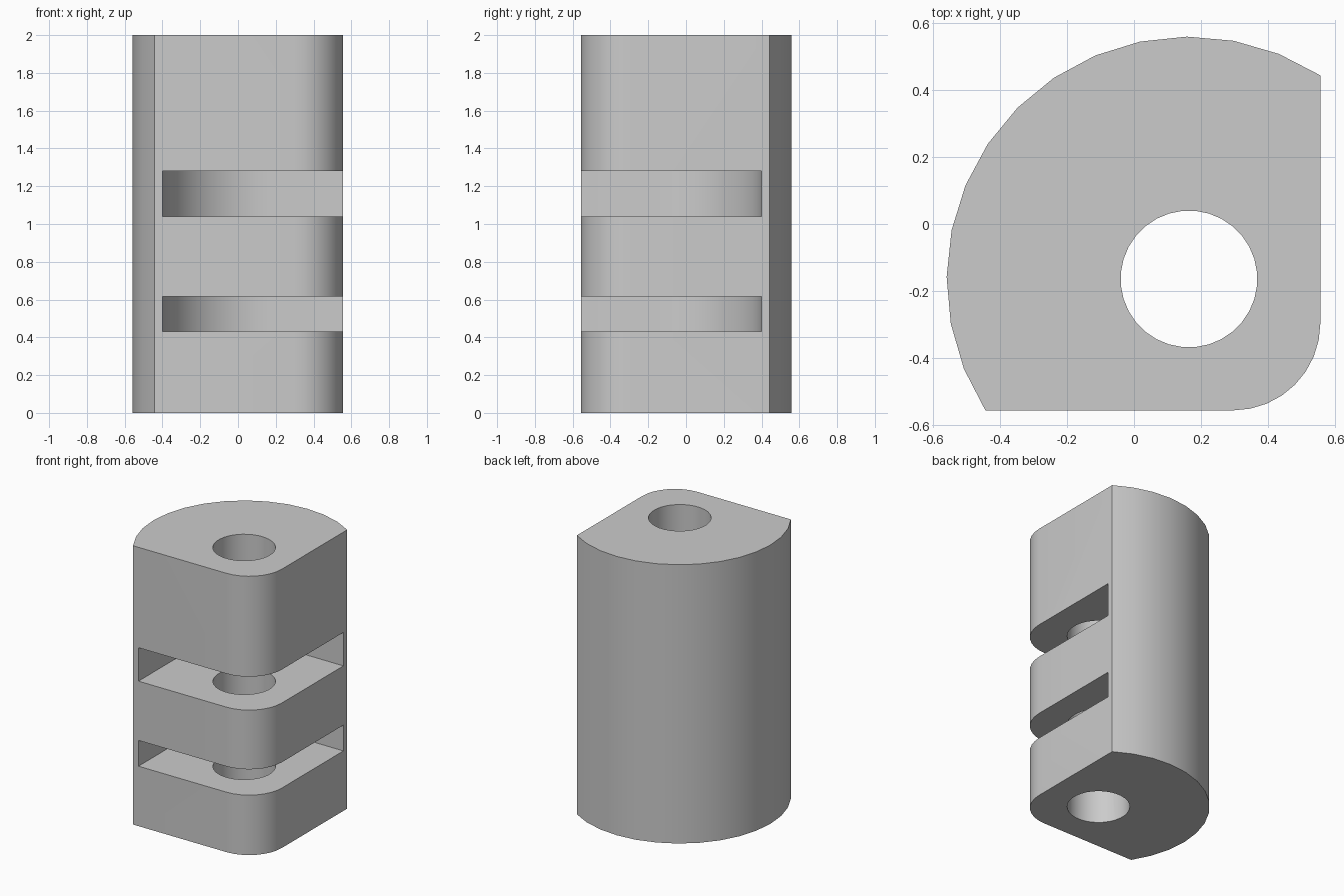
import bpy
import bmesh
from math import cos, sin, radians

cube = bpy.data.objects.get("Cube")
if cube:
    bpy.data.objects.remove(cube, do_unlink=True)

grey = bpy.data.materials.new("plain grey")
grey.use_nodes = True
colour = (0.6, 0.6, 0.6, 1)
grey.diffuse_color = colour
grey.node_tree.nodes["Principled BSDF"].inputs["Base Color"].default_value = colour

AXIS = 0.164    # the bore axis is at (AXIS, -AXIS)
SIDE = 0.556    # flat faces at x = SIDE and y = -SIDE
HEIGHT = 2.0


def arc(cx, cy, r, start, end, steps):
    """Points along a circular arc, angles in degrees."""
    angles = [radians(start + (end - start) * i / steps) for i in range(steps + 1)]
    return [(cx + r * cos(a), cy + r * sin(a)) for a in angles]


def prism(name, outline, z0, z1):
    """Extrude an outline in plan from z0 to z1."""
    bm = bmesh.new()
    base = bm.faces.new([bm.verts.new((x, y, z0)) for x, y in outline])
    top = bmesh.ops.extrude_face_region(bm, geom=[base])["geom"]
    moved = [v for v in top if isinstance(v, bmesh.types.BMVert)]
    bmesh.ops.translate(bm, verts=moved, vec=(0, 0, z1 - z0))
    bmesh.ops.recalc_face_normals(bm, faces=bm.faces)
    mesh = bpy.data.meshes.new(name)
    bm.to_mesh(mesh)
    bm.free()
    mesh.materials.append(grey)
    obj = bpy.data.objects.new(name, mesh)
    bpy.context.collection.objects.link(obj)
    return obj


def cut(body, cutter):
    """Subtract the cutter and discard it."""
    cutter.hide_render = True
    mod = body.modifiers.new(cutter.name, "BOOLEAN")
    mod.operation = "DIFFERENCE"
    mod.solver = "EXACT"
    mod.object = cutter
    bpy.context.view_layer.objects.active = body
    bpy.ops.object.modifier_apply(modifier=mod.name)
    bpy.data.objects.remove(cutter, do_unlink=True)


# Body: large round back, two flat faces, one rounded corner
fillet = 0.26
back = arc(AXIS, -AXIS, 0.723, 57.1, 212.9, 14)
corner = arc(SIDE - fillet, fillet - SIDE, fillet, -90, 0, 8)
body = prism("slotted_block", back + corner, 0, HEIGHT)

# Vertical bore
bore = arc(AXIS, -AXIS, 0.204, 5.625, 365.625, 32)[:-1]
cut(body, prism("bore_cutter", bore, -0.1, HEIGHT + 0.1))

# Two slots, open at the flat faces, with a quarter-round inner wall
reach = 0.564
for z0, z1 in ((0.43, 0.615), (1.04, 1.28)):
    wall = arc(AXIS, -AXIS, reach, 90, 180, 16)
    outline = wall + [(AXIS - reach, -1), (1, -1), (1, reach - AXIS)]
    cut(body, prism("slot_cutter", outline, z0, z1))

# Smooth curved walls, crisp edges
bpy.ops.object.select_all(action="DESELECT")
body.select_set(True)
bpy.context.view_layer.objects.active = body
bpy.ops.object.shade_smooth_by_angle(angle=radians(30))
